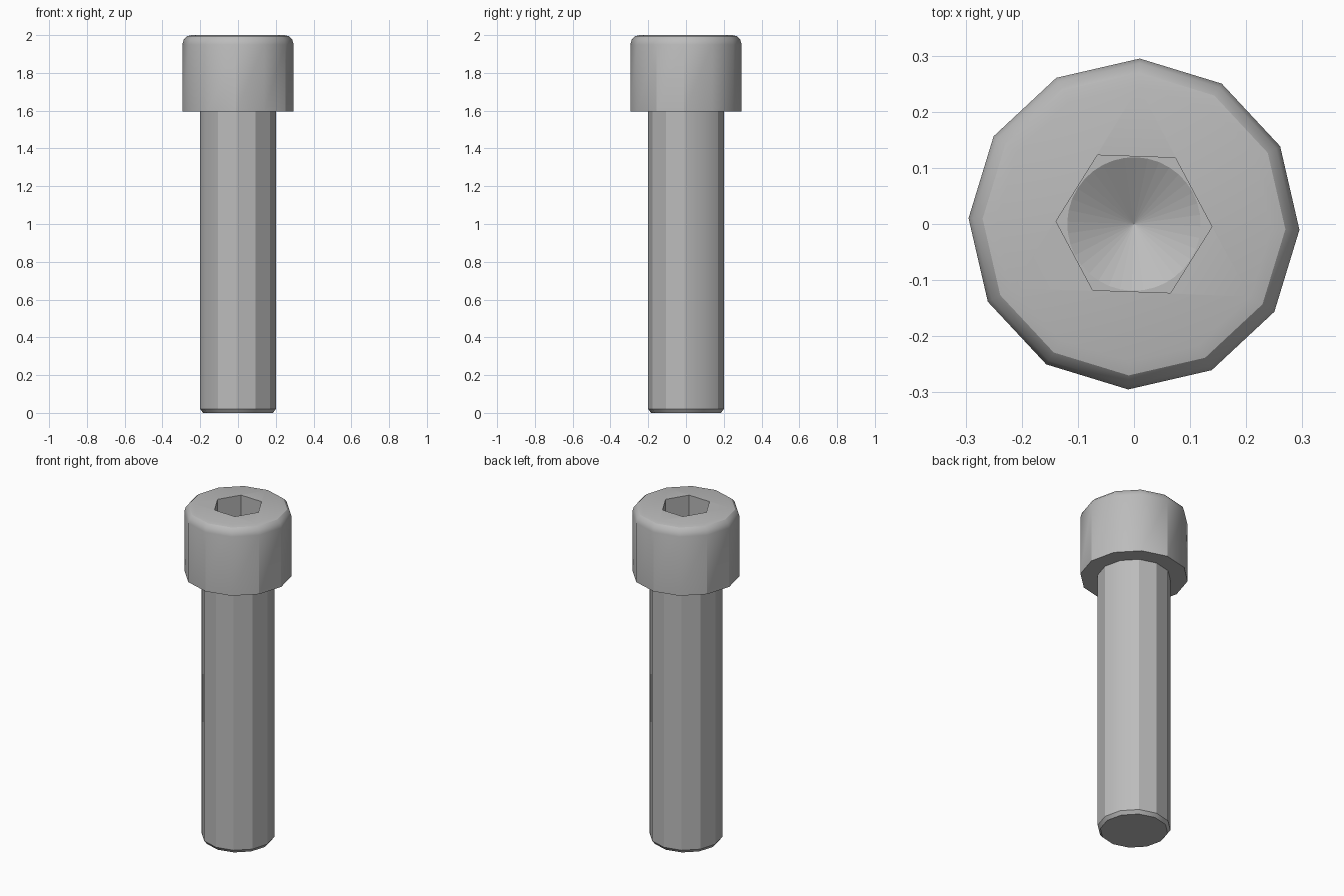
import bpy, math

cube = bpy.data.objects.get("Cube")
if cube:
    bpy.data.objects.remove(cube, do_unlink=True)

steel = bpy.data.materials.new("grey_steel")
steel.use_nodes = True
GREY = (0.5, 0.5, 0.5, 1)
steel.diffuse_color = GREY
steel.node_tree.nodes["Principled BSDF"].inputs["Base Color"].default_value = GREY

SIDES = 12
TURN = math.radians(-2)


def lathe(name, profile, sides):
    """Solid of revolution; a zero radius at either end makes a tip."""
    verts, faces, rings = [], [], []
    for r, z in profile:
        start = len(verts)
        if r == 0:
            verts.append((0, 0, z))
            rings.append([start] * sides)
        else:
            for i in range(sides):
                a = TURN + math.tau * i / sides
                verts.append((r * math.cos(a), r * math.sin(a), z))
            rings.append(list(range(start, start + sides)))
    for low, high in zip(rings, rings[1:]):
        for i in range(sides):
            j = (i + 1) % sides
            loop = [low[i], low[j], high[j], high[i]]
            faces.append(list(dict.fromkeys(loop)))
    if profile[0][0]:
        faces.append(rings[0][::-1])
    if profile[-1][0]:
        faces.append(rings[-1])
    mesh = bpy.data.meshes.new(name)
    mesh.from_pydata(verts, [], faces)
    mesh.materials.append(steel)
    obj = bpy.data.objects.new(name, mesh)
    bpy.context.collection.objects.link(obj)
    return obj


def cut(target, cutter):
    mod = target.modifiers.new(cutter.name, 'BOOLEAN')
    mod.operation = 'DIFFERENCE'
    mod.solver = 'EXACT'
    mod.object = cutter
    cutter.hide_render = True
    cutter.hide_set(True)


# Shank with chamfered tip, and cap head with rounded rim
shank = lathe("shank", [(0.185, 0), (0.2, 0.02), (0.2, 1.595)], SIDES)
head = lathe("head", [(0.295, 1.595), (0.295, 1.95), (0.287, 1.977),
                      (0.27, 1.994), (0.245, 2.0)], SIDES)

# Smooth shading that keeps the rims sharp
for part in (shank, head):
    bpy.ops.object.select_all(action='DESELECT')
    part.select_set(True)
    bpy.context.view_layer.objects.active = part
    bpy.ops.object.shade_smooth_by_angle(angle=math.radians(30))

# Hexagonal socket with a drilled conical floor
FLOOR = 1.8
cut(head, lathe("socket_cutter", [(0.139, FLOOR), (0.139, 2.1)], 6))
cut(head, lathe("drill_cutter", [(0, FLOOR - 0.07), (0.119, FLOOR), (0.119, FLOOR + 0.05)], 36))
